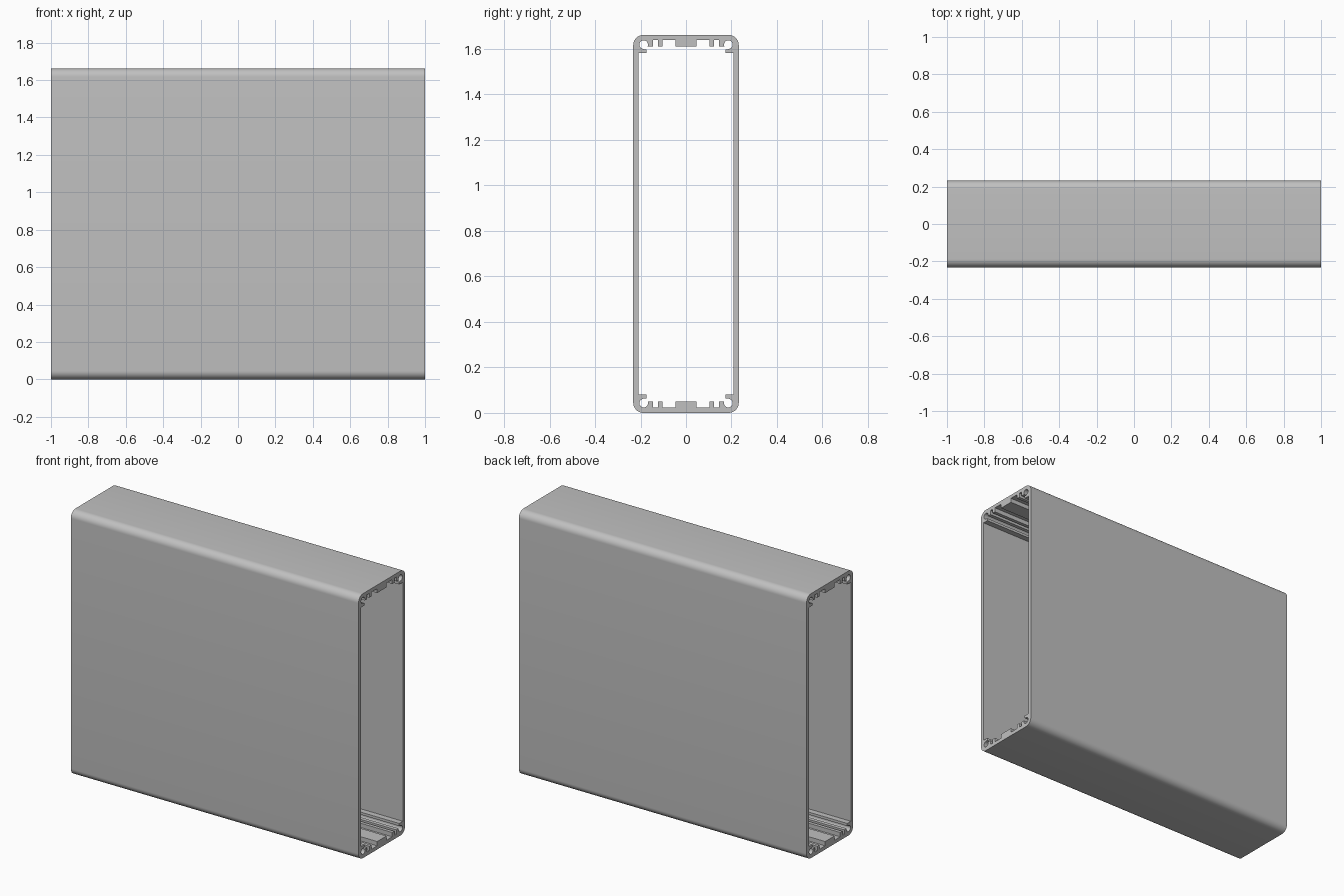
import bpy, bmesh
from math import sin, cos, radians
from mathutils import Matrix

cube = bpy.data.objects.get("Cube")
if cube:
    bpy.data.objects.remove(cube, do_unlink=True)

HALF_LENGTH, HALF_DEPTH, HEIGHT = 1.0, 0.232, 1.662
CORNER, WALL = 0.045, 0.023
FIN = 0.05          # how far ribs reach in from the outer face
MID = HEIGHT / 2


def arc(cy, cz, r, start, end, steps):
    return [(cy + r * cos(radians(start + (end - start) * i / steps)),
             cz + r * sin(radians(start + (end - start) * i / steps)))
            for i in range(steps + 1)]


def mirror_loop(quarter):
    """Mirror a quarter outline (y > 0, upper half) into a closed loop around the middle."""
    right = quarter + [(y, -z) for y, z in reversed(quarter)]
    return right + [(-y, z) for y, z in reversed(right)]


# Outer rounded outline
outer = mirror_loop(arc(HALF_DEPTH - CORNER, MID - CORNER, CORNER, 90, 0, 10))

# Inner outline from the centre block to the side wall
roof, rib = MID - WALL, MID - FIN
inner_quarter = [(0.046, rib), (0.046, roof)]                        # centre block
for a, b in ((0.103, 0.124),):                                       # slot fin
    inner_quarter += [(a, roof), (a, rib), (b, rib), (b, roof)]
inner_quarter += [(0.145, roof), (0.145, rib)]                       # screw port lip
inner_quarter += arc(0.186, MID - 0.043, 0.019, 202, -75, 16)        # screw port bore
inner_quarter += [(0.186, MID - 0.063), (0.173, MID - 0.064),        # ledge
                  (0.173, MID - 0.08), (HALF_DEPTH - WALL, MID - 0.08)]
inner = mirror_loop(inner_quarter)

# Extrude the section along the length
curve = bpy.data.curves.new("housing_section", 'CURVE')
curve.dimensions = '2D'
curve.fill_mode = 'BOTH'
curve.extrude = HALF_LENGTH
for loop in (outer, inner):
    spline = curve.splines.new('POLY')
    spline.points.add(len(loop) - 1)
    for point, (y, z) in zip(spline.points, loop):
        point.co = (y, z, 0, 1)
    spline.use_cyclic_u = True

housing = bpy.data.objects.new("extruded_housing", curve)
bpy.context.collection.objects.link(housing)
bpy.ops.object.select_all(action='DESELECT')
housing.select_set(True)
bpy.context.view_layer.objects.active = housing
bpy.ops.object.convert(target='MESH')
housing = bpy.context.object

# Section axes become y and z, extrusion becomes x, base rests on the floor
turn = Matrix(((0, 0, 1, 0), (1, 0, 0, 0), (0, 1, 0, MID), (0, 0, 0, 1)))
bm = bmesh.new()
bm.from_mesh(housing.data)
bmesh.ops.transform(bm, matrix=turn, verts=bm.verts)
bmesh.ops.remove_doubles(bm, verts=bm.verts, dist=0.00005)
bmesh.ops.recalc_face_normals(bm, faces=bm.faces)
bm.to_mesh(housing.data)
bm.free()

# Plain metal grey
grey = bpy.data.materials.new("aluminium_grey")
grey.use_nodes = True
colour = (0.53, 0.53, 0.53, 1)
grey.diffuse_color = colour
grey.node_tree.nodes["Principled BSDF"].inputs["Base Color"].default_value = colour
housing.data.materials.clear()
housing.data.materials.append(grey)
bpy.ops.object.shade_smooth_by_angle(angle=radians(30))
